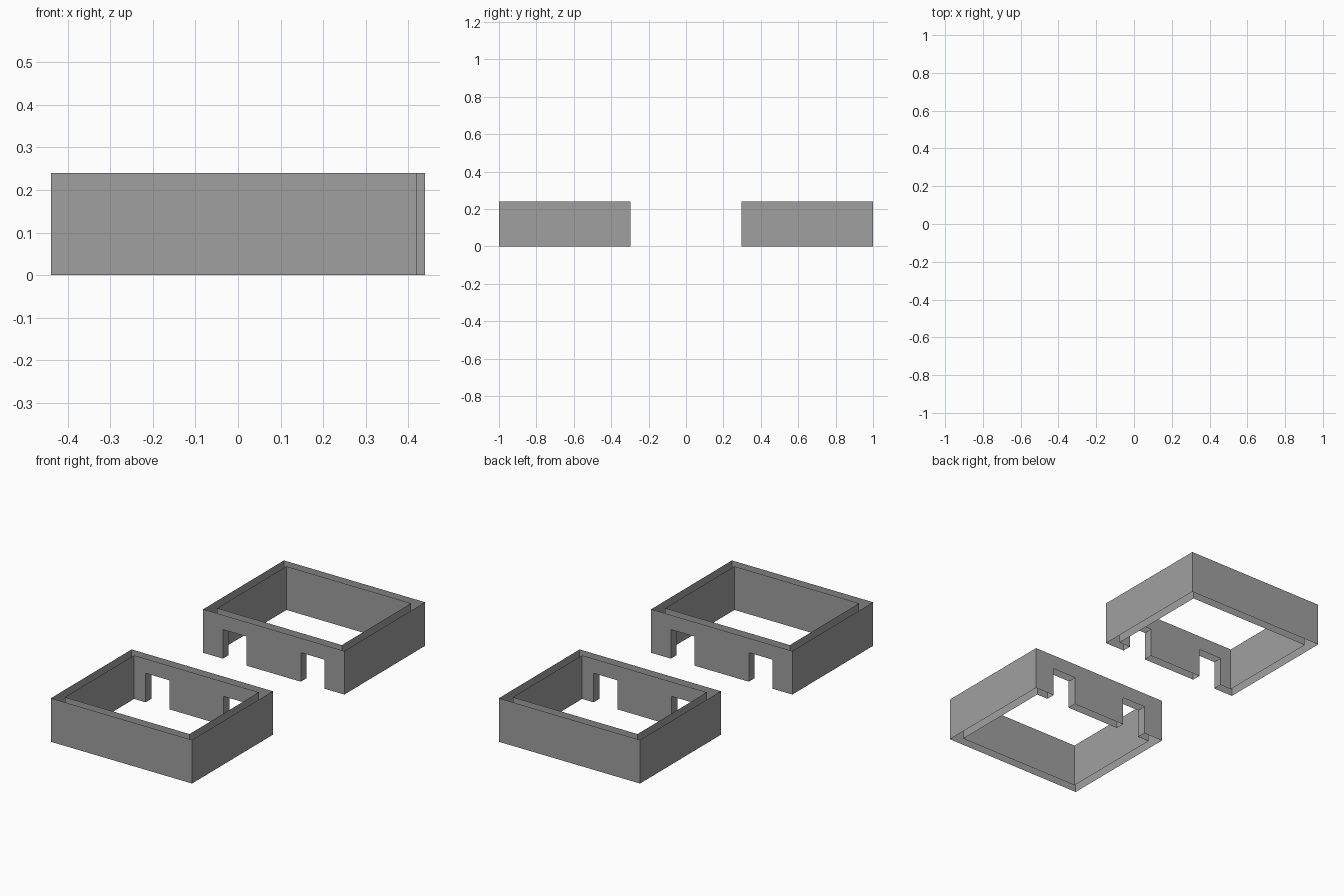
import bpy, bmesh, math

if "Cube" in bpy.data.objects:
    bpy.data.objects.remove(bpy.data.objects["Cube"])

H, DOOR_H = 0.24, 0.16          # wall height, doorway height
W, T = 0.43, 0.05               # half width, wall thickness
Y0, Y1 = -1.0, -0.297           # outer end and doorway end
DOOR = (0.165, 0.31)            # doorway span, mirrored in x
SHIFT = 0.01                    # sideways offset of each frame

mat = bpy.data.materials.new("dark_grey")
mat.diffuse_color = (0.35, 0.35, 0.35, 1)
mat.use_nodes = True
mat.node_tree.nodes["Principled BSDF"].inputs["Base Color"].default_value = mat.diffuse_color


def sheet(bm, p, q, z0=0.0, z1=H):
    """Upright panel from p to q; faces to the right of the direction p -> q."""
    vs = [bm.verts.new((x, y, z)) for (x, y), z in
          ((p, z0), (q, z0), (q, z1), (p, z1))]
    bm.faces.new(vs)


def door_wall(bm, half, y, flip):
    """Wall along x with two doorways cut out of its foot."""
    xs = [-half, -DOOR[1], -DOOR[0], DOOR[0], DOOR[1], half]
    for i in range(5):
        p, q = (xs[i], y), (xs[i + 1], y)
        if flip:
            p, q = q, p
        sheet(bm, p, q, DOOR_H if i in (1, 3) else 0.0)


def frame(name, angle):
    bm = bmesh.new()
    # outer shell
    sheet(bm, (-W, Y0), (W, Y0))
    sheet(bm, (W, Y0), (W, Y1))
    sheet(bm, (-W, Y1), (-W, Y0))
    door_wall(bm, W, Y1, True)
    # inner shell
    w, a, b = W - T, Y0 + T, Y1 - T
    sheet(bm, (w, a), (-w, a))
    sheet(bm, (w, b), (w, a))
    sheet(bm, (-w, a), (-w, b))
    door_wall(bm, w, b, False)
    # doorway jambs
    for s in (-1, 1):
        lo, hi = sorted((s * DOOR[0], s * DOOR[1]))
        sheet(bm, (lo, b), (lo, Y1), 0, DOOR_H)
        sheet(bm, (hi, Y1), (hi, b), 0, DOOR_H)
    bmesh.ops.remove_doubles(bm, verts=bm.verts, dist=1e-5)
    bmesh.ops.translate(bm, verts=bm.verts, vec=(-SHIFT, 0, 0))
    me = bpy.data.meshes.new(name)
    bm.to_mesh(me)
    bm.free()
    me.materials.append(mat)
    ob = bpy.data.objects.new(name, me)
    ob.rotation_euler.z = angle
    bpy.context.collection.objects.link(ob)


# two open wall frames with doorways facing each other
frame("front_wall_frame", 0.0)
frame("back_wall_frame", math.pi)
